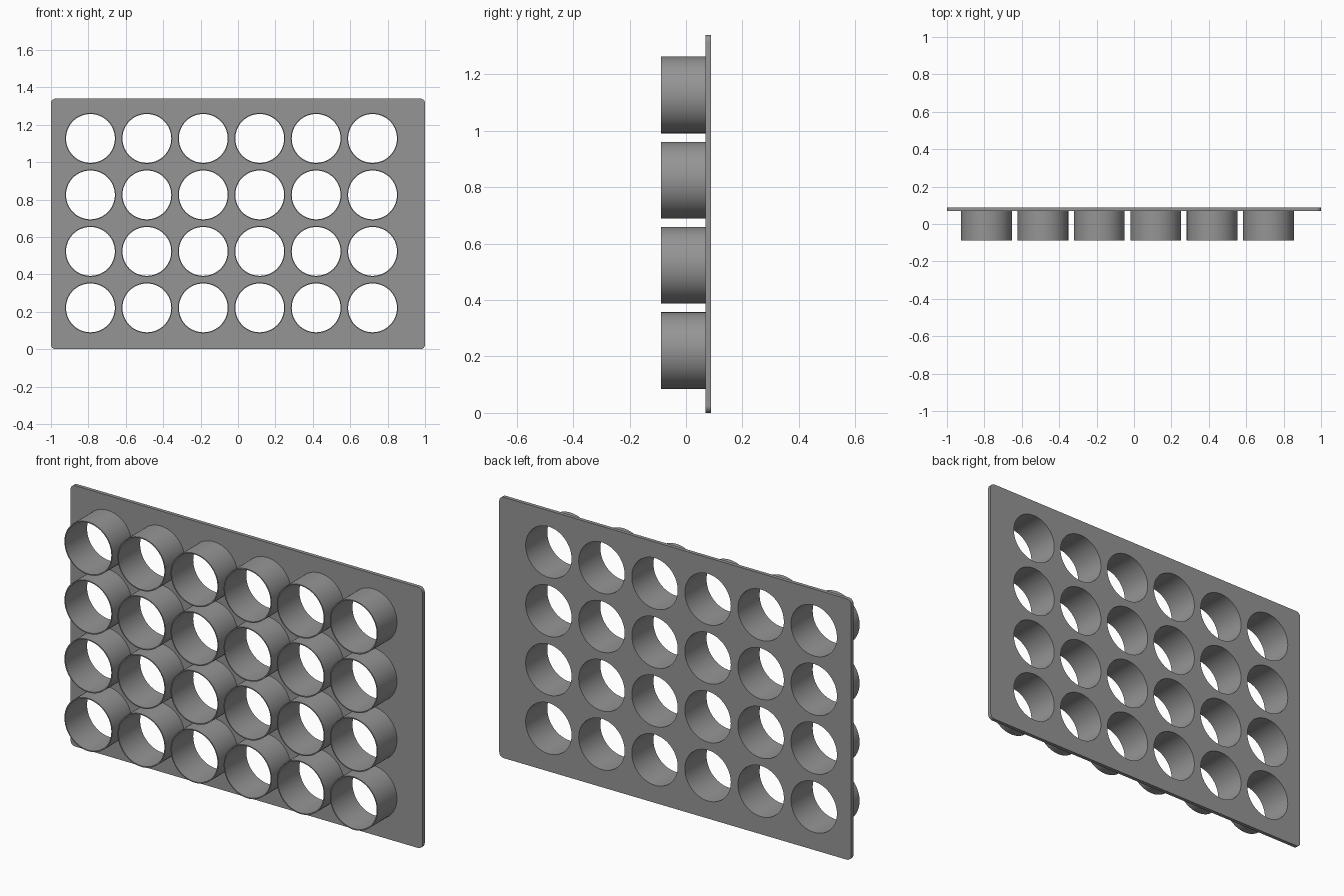
import bpy, bmesh, math

if "Cube" in bpy.data.objects:
    bpy.data.objects.remove(bpy.data.objects["Cube"])

# Main dimensions
W, H = 2.0, 1.34
Y_FRONT, Y_PLATE, Y_BACK = -0.088, 0.069, 0.088
R_OUT, R_IN, R_CORNER = 0.136, 0.1305, 0.025
SEG = 72
CENTRES = [(-0.789 + 0.3017 * i, 0.221 + 0.302 * j) for j in range(4) for i in range(6)]

grey = bpy.data.materials.new("plain grey")
grey.diffuse_color = (0.30, 0.30, 0.30, 1)
grey.use_nodes = True
grey.node_tree.nodes["Principled BSDF"].inputs["Base Color"].default_value = grey.diffuse_color


def circle(cx, cz, r):
    return [(cx + r * math.cos(2 * math.pi * k / SEG),
             cz + r * math.sin(2 * math.pi * k / SEG)) for k in range(SEG)]


def rounded_rect(w, h, r, n=8):
    pts = []
    corners = [(w / 2 - r, h - r), (-w / 2 + r, h - r), (-w / 2 + r, r), (w / 2 - r, r)]
    for q, (cx, cz) in enumerate(corners):
        for k in range(n + 1):
            a = math.pi / 2 * (q + k / n)
            pts.append((cx + r * math.cos(a), cz + r * math.sin(a)))
    return pts


def add_object(name, bm):
    bmesh.ops.recalc_face_normals(bm, faces=bm.faces)
    me = bpy.data.meshes.new(name)
    bm.to_mesh(me)
    bm.free()
    me.materials.append(grey)
    ob = bpy.data.objects.new(name, me)
    bpy.context.collection.objects.link(ob)
    bpy.ops.object.select_all(action='DESELECT')
    ob.select_set(True)
    bpy.context.view_layer.objects.active = ob
    bpy.ops.object.shade_smooth_by_angle(angle=math.radians(30))
    return ob


# Plate: rounded outline with round holes, filled and thickened
curve = bpy.data.curves.new("plate_outline", 'CURVE')
curve.dimensions = '2D'
curve.fill_mode = 'BOTH'
curve.extrude = (Y_BACK - Y_PLATE) / 2
for loop in [rounded_rect(W, H, R_CORNER)] + [circle(x, z, R_IN) for x, z in CENTRES]:
    s = curve.splines.new('POLY')
    s.points.add(len(loop) - 1)
    for p, (x, z) in zip(s.points, loop):
        p.co = (x, z, 0, 1)
    s.use_cyclic_u = True
outline = bpy.data.objects.new("plate_outline", curve)
bpy.context.collection.objects.link(outline)
bpy.context.view_layer.update()
bm = bmesh.new()
bm.from_mesh(outline.evaluated_get(bpy.context.evaluated_depsgraph_get()).to_mesh())
bpy.data.objects.remove(outline)
bmesh.ops.remove_doubles(bm, verts=bm.verts, dist=1e-5)
for v in bm.verts:  # stand the plate upright
    x, z, d = v.co
    v.co = (x, (Y_PLATE + Y_BACK) / 2 - d, z)
add_object("plate", bm)

# Tubes: thin round sleeves in front of every hole, open towards the plate
for n, (cx, cz) in enumerate(CENTRES):
    bm = bmesh.new()
    rings = [[bm.verts.new((x, y, z)) for x, z in circle(cx, cz, r)]
             for r, y in ((R_OUT, Y_PLATE), (R_OUT, Y_FRONT), (R_IN, Y_FRONT), (R_IN, Y_PLATE))]
    for a, b in zip(rings, rings[1:]):
        for k in range(SEG):
            m = (k + 1) % SEG
            bm.faces.new((a[k], a[m], b[m], b[k]))
    add_object(f"tube_{n + 1}", bm)
